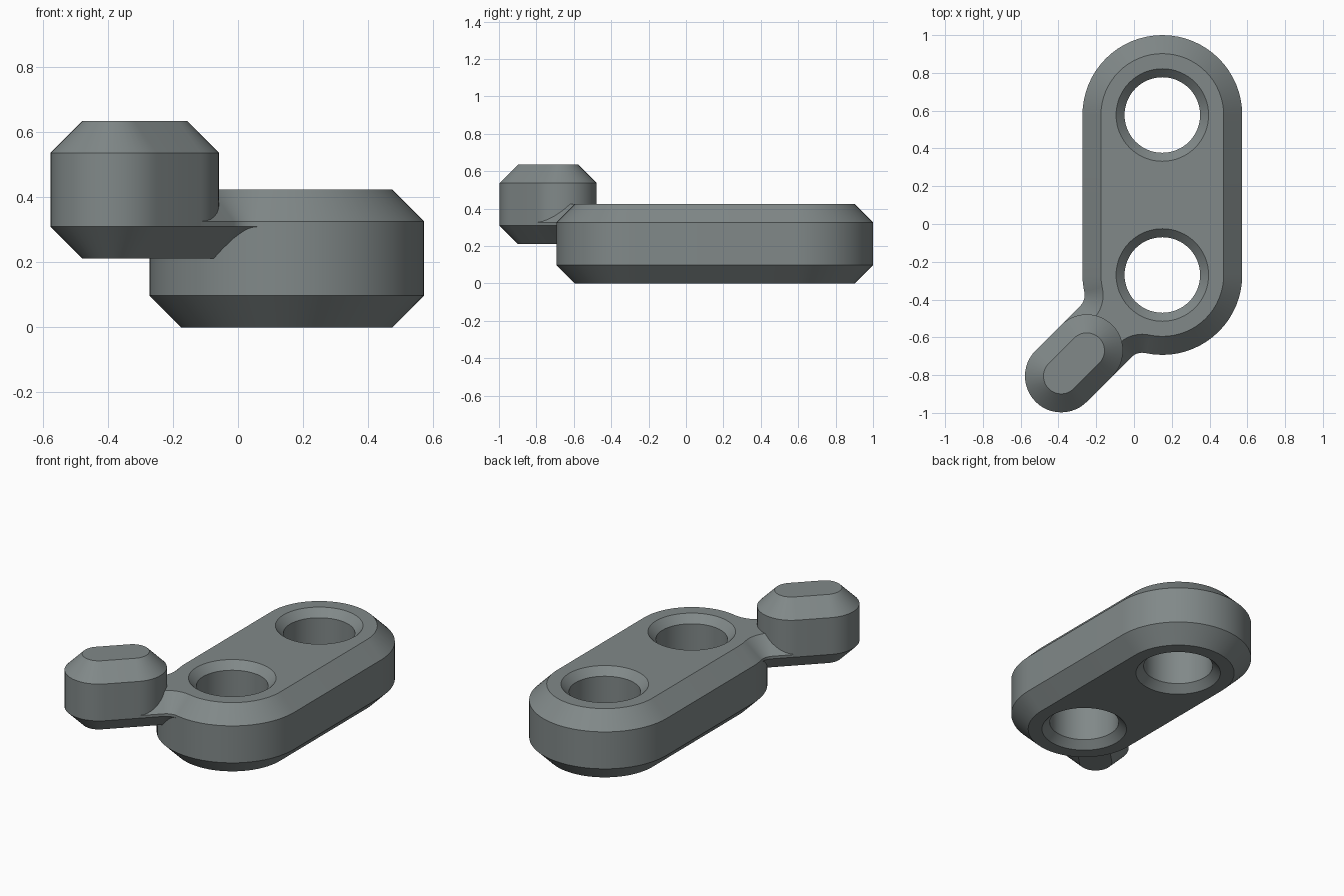
import bpy, bmesh, math
from mathutils import Vector

if "Cube" in bpy.data.objects:
    bpy.data.objects.remove(bpy.data.objects["Cube"])

# Shared dimensions
CX, Y_BACK, Y_FRONT = 0.15, 0.577, -0.27   # hole centres
R_BODY, R_PEG, R_FILLET = 0.423, 0.192, 0.08
BEVEL, H = 0.098, 0.424
Z_ARM = 0.212
S = math.sqrt(0.5)
ORIGIN = Vector((CX, Y_FRONT))
AXIS, SIDE = Vector((-S, -S)), Vector((S, -S))
PEG_IN, PEG_OUT = 0.566, 0.757             # peg end centres along the arm axis

grey = bpy.data.materials.new("slate grey")
grey.diffuse_color = (0.22, 0.25, 0.25, 1)
grey.use_nodes = True
grey.node_tree.nodes["Principled BSDF"].inputs["Base Color"].default_value = grey.diffuse_color


def arc(cx, cy, r, a0, a1, n):
    return [Vector((cx + r * math.cos(a0 + (a1 - a0) * i / n),
                    cy + r * math.sin(a0 + (a1 - a0) * i / n))) for i in range(n + 1)]


def on_arm(points):
    """Map (along, across) arm coordinates to the ground plane."""
    return [ORIGIN + AXIS * p.x + SIDE * p.y for p in points]


def add_rings(bm, levels):
    """Skin a stack of (outline, z) rings; return the end loops."""
    rings = [[bm.verts.new((p.x, p.y, z)) for p in pts] for pts, z in levels]
    for a, b in zip(rings, rings[1:]):
        for i in range(len(a)):
            j = (i + 1) % len(a)
            bm.faces.new((a[i], a[j], b[j], b[i]))
    return rings[0], rings[-1]


def finish(bm, name):
    bmesh.ops.recalc_face_normals(bm, faces=bm.faces)
    mesh = bpy.data.meshes.new(name)
    bm.to_mesh(mesh)
    bm.free()
    mesh.materials.append(grey)
    obj = bpy.data.objects.new(name, mesh)
    bpy.context.collection.objects.link(obj)
    bpy.ops.object.select_all(action='DESELECT')
    obj.select_set(True)
    bpy.context.view_layer.objects.active = obj
    bpy.ops.object.shade_smooth_by_angle(angle=math.radians(25))
    return obj


def capped_solid(levels, name):
    bm = bmesh.new()
    for loop in add_rings(bm, levels):
        bm.faces.new(loop)
    return finish(bm, name)


def body_outline(d):
    r = R_BODY - d
    return (arc(CX, Y_BACK, r, 0, math.pi, 32)
            + arc(CX, Y_FRONT, r, math.pi, 2 * math.pi, 32))


def peg_outline(d):
    r = R_PEG - d
    return on_arm(arc(PEG_OUT, 0, r, -math.pi / 2, math.pi / 2, 24)
                  + arc(PEG_IN, 0, r, math.pi / 2, 1.5 * math.pi, 24))


def neck_outline(d):
    """Arm root flaring into the rounded body end with tangent fillets."""
    v = R_PEG + R_FILLET
    u = math.sqrt((R_BODY + R_FILLET) ** 2 - v * v)
    start = math.pi + math.atan2(v, u)
    half = arc(u, v, R_FILLET + d, start, 1.5 * math.pi, 14)
    half.append(Vector((PEG_IN, R_PEG - d)))
    return on_arm(half + [Vector((p.x, -p.y)) for p in reversed(half)])


# Link body: bevelled stadium with two countersunk through holes
bm = bmesh.new()
ends = [add_rings(bm, [(body_outline(BEVEL), 0), (body_outline(0), BEVEL),
                       (body_outline(0), H - BEVEL), (body_outline(BEVEL), H)])]
for y in (Y_FRONT, Y_BACK):
    ends.append(add_rings(bm, [
        (arc(CX, y, r, 0, 2 * math.pi, 64)[:-1], z) for r, z in
        ((0.245, 0), (0.2, 0.045), (0.2, H - 0.045), (0.245, H))]))
for k in (0, 1):
    edges = []
    for loops in ends:
        loop = loops[k]
        edges += [bm.edges.get((loop[i - 1], loop[i])) for i in range(len(loop))]
    bmesh.ops.triangle_fill(bm, edges=edges, use_beauty=True)
finish(bm, "link_body")

# Neck joining the body to the peg
capped_solid([(neck_outline(BEVEL), Z_ARM), (neck_outline(0), Z_ARM + BEVEL),
              (neck_outline(0), H - BEVEL), (neck_outline(BEVEL), H)], "arm_neck")

# Raised oblong peg at the arm's end
capped_solid([(peg_outline(BEVEL), Z_ARM), (peg_outline(0), Z_ARM + BEVEL),
              (peg_outline(0), 0.537), (peg_outline(BEVEL), 0.635)], "arm_peg")
